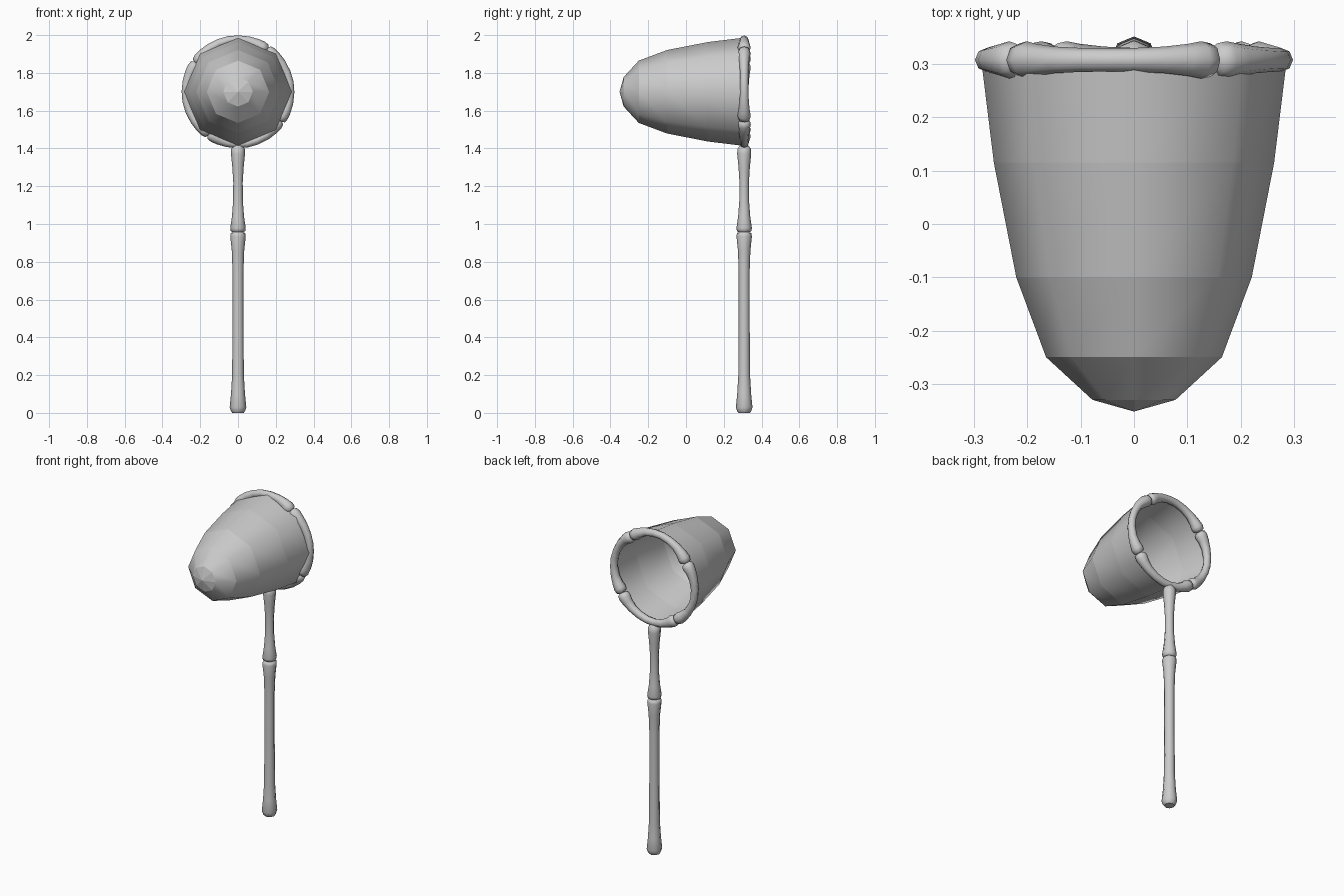
import bpy, bmesh
from math import sin, cos, pi, radians
from mathutils import Vector

if "Cube" in bpy.data.objects:
    bpy.data.objects.remove(bpy.data.objects["Cube"])

SIDES = 8
CZ, RIM_Y = 1.70, 0.308


def finish(name, bm):
    bmesh.ops.recalc_face_normals(bm, faces=bm.faces)
    mesh = bpy.data.meshes.new(name)
    bm.to_mesh(mesh)
    bm.free()
    ob = bpy.data.objects.new(name, mesh)
    bpy.context.collection.objects.link(ob)
    return ob


def sweep(name, centres, radii):
    """Tube along a path that lies in a plane of constant y, closed at both ends."""
    bm = bmesh.new()
    side = Vector((0, 1, 0))
    rings = []
    for i, (c, r) in enumerate(zip(centres, radii)):
        tangent = (centres[min(i + 1, len(centres) - 1)] - centres[max(i - 1, 0)]).normalized()
        out = tangent.cross(side)
        rings.append([bm.verts.new(c + r * (cos(2 * pi * k / SIDES) * out + sin(2 * pi * k / SIDES) * side))
                      for k in range(SIDES)])
    for a, b in zip(rings, rings[1:]):
        for k in range(SIDES):
            bm.faces.new((a[k], a[(k + 1) % SIDES], b[(k + 1) % SIDES], b[k])).smooth = True
    bm.faces.new(rings[0])
    bm.faces.new(rings[-1])
    return finish(name, bm)


# Handle: two straight bones, (height, radius) profiles
handle = {
    "handle_lower_bone": [(0.0, 0.030), (0.008, 0.037), (0.03, 0.044), (0.10, 0.037), (0.20, 0.031),
                          (0.50, 0.029), (0.75, 0.029), (0.86, 0.033), (0.935, 0.041), (0.952, 0.038), (0.958, 0.025)],
    "handle_upper_bone": [(0.955, 0.025), (0.962, 0.038), (0.978, 0.041), (1.04, 0.032), (1.12, 0.026),
                          (1.22, 0.025), (1.30, 0.030), (1.37, 0.037), (1.398, 0.036), (1.415, 0.022)],
}
for name, prof in handle.items():
    sweep(name, [Vector((0, RIM_Y, z)) for z, r in prof], [r for z, r in prof])

# Rim: four curved bones, (fraction along bone, tube radius, distance from hoop centre)
half = [(0.0, 0.016, 0.264), (0.018, 0.031, 0.265), (0.07, 0.035, 0.266), (0.14, 0.030, 0.270),
        (0.25, 0.025, 0.274), (0.38, 0.0225, 0.276)]
bone = half + [(0.5, 0.022, 0.277)] + [(1 - t, r, d) for t, r, d in reversed(half)]
for n in range(4):
    start = radians(55.5 + 90 * n)
    path = [Vector((d * cos(start + t * pi / 2), RIM_Y, CZ + d * sin(start + t * pi / 2))) for t, r, d in bone]
    sweep(f"rim_bone_{n + 1}", path, [r for t, r, d in bone])

# Net bag: open eight-sided cup pointing to the front, crisp between bands
bm = bmesh.new()
rings = []
for y, r in [(0.31, 0.287), (0.115, 0.263), (-0.10, 0.221), (-0.25, 0.165), (-0.33, 0.078)]:
    rings.append([bm.verts.new((r * cos(2 * pi * k / SIDES), y, CZ + r * sin(2 * pi * k / SIDES)))
                  for k in range(SIDES)])
tip = bm.verts.new((0, -0.352, CZ))
for a, b in zip(rings, rings[1:]):
    for k in range(SIDES):
        bm.faces.new((a[k], a[(k + 1) % SIDES], b[(k + 1) % SIDES], b[k])).smooth = True
for k in range(SIDES):
    bm.faces.new((rings[-1][k], rings[-1][(k + 1) % SIDES], tip))
for ring in rings:
    for k in range(SIDES):
        bm.edges.get((ring[k], ring[(k + 1) % SIDES])).smooth = False
bag = finish("net_bag", bm)
